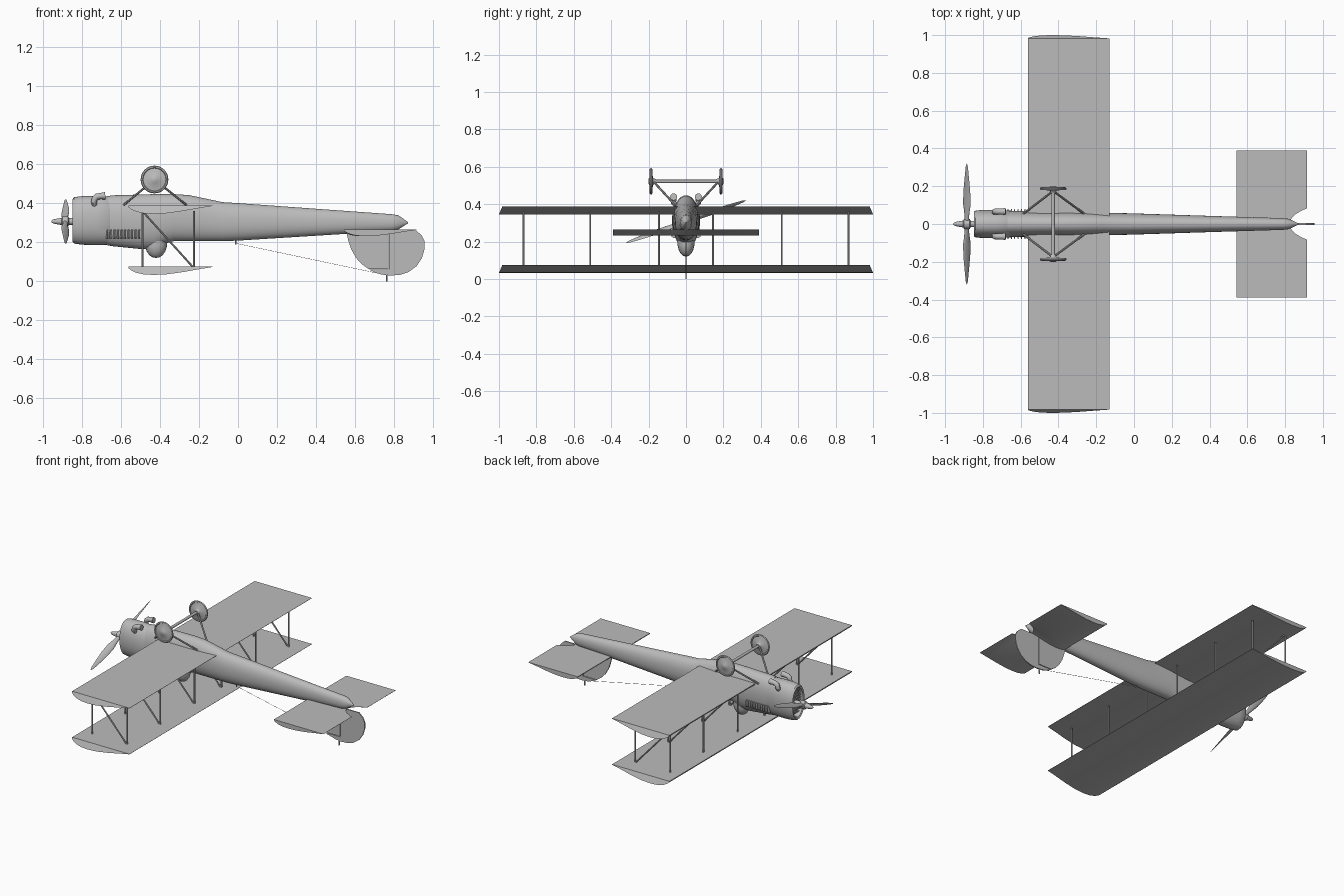
import bpy, bmesh, math
from mathutils import Vector

if "Cube" in bpy.data.objects:
    bpy.data.objects.remove(bpy.data.objects["Cube"])

grey = bpy.data.materials.new("plain grey")
grey.use_nodes = True
GREY = (0.5, 0.5, 0.5, 1)
grey.diffuse_color = GREY
grey.node_tree.nodes["Principled BSDF"].inputs["Base Color"].default_value = GREY
parts = []


def loft(name, rings):
    """Skin a row of equal-sized rings and close both ends."""
    bm = bmesh.new()
    rows = [[bm.verts.new(p) for p in ring] for ring in rings]
    n = len(rows[0])
    for a, b in zip(rows, rows[1:]):
        for i in range(n):
            j = (i + 1) % n
            bm.faces.new((a[i], a[j], b[j], b[i]))
    bm.faces.new(rows[0])
    bm.faces.new(rows[-1])
    bmesh.ops.recalc_face_normals(bm, faces=bm.faces)
    me = bpy.data.meshes.new(name)
    bm.to_mesh(me)
    bm.free()
    me.materials.append(grey)
    ob = bpy.data.objects.new(name, me)
    bpy.context.collection.objects.link(ob)
    parts.append(ob)
    return ob


def circle(n=16):
    return [(math.cos(2 * math.pi * i / n), math.sin(2 * math.pi * i / n)) for i in range(n)]


def tube(name, pts, radii, n=10):
    """Round tube along a path, with one radius or one per point."""
    pts = [Vector(p) for p in pts]
    if not isinstance(radii, (list, tuple)):
        radii = [radii] * len(pts)
    rings, prev, q = [], None, None
    for i, p in enumerate(pts):
        t = (pts[min(i + 1, len(pts) - 1)] - pts[max(i - 1, 0)]).normalized()
        q = t.to_track_quat('Z', 'Y') if q is None else prev.rotation_difference(t) @ q
        prev = t
        rings.append([p + q @ Vector((c * radii[i], s * radii[i], 0)) for c, s in circle(n)])
    return loft(name, rings)


def oval(x, low, high, hw, n=40):
    """Slightly squared oval section of the body."""
    zc, hh, e = (low + high) / 2, (high - low) / 2, 0.92
    return [(x, math.copysign(abs(c) ** e, c) * hw, zc + math.copysign(abs(s) ** e, s) * hh)
            for c, s in circle(n)]


# Body: x, lower z, upper z, half width
loft("fuselage", [oval(*s) for s in (
    (-0.67, 0.185, 0.437, 0.069), (-0.64, 0.180, 0.441, 0.069), (-0.50, 0.166, 0.445, 0.068),
    (-0.43, 0.168, 0.447, 0.067), (-0.38, 0.192, 0.447, 0.066), (-0.33, 0.206, 0.447, 0.065),
    (-0.25, 0.206, 0.442, 0.063), (-0.17, 0.206, 0.425, 0.060), (-0.08, 0.206, 0.406, 0.058),
    (0.0, 0.209, 0.401, 0.056), (0.4, 0.234, 0.372, 0.043), (0.79, 0.258, 0.344, 0.031),
    (0.82, 0.265, 0.339, 0.027), (0.872, 0.298, 0.304, 0.003))])

# Engine cowling with a recessed front opening
loft("cowling", [oval(*s) for s in (
    (-0.815, 0.225, 0.400, 0.050), (-0.843, 0.215, 0.410, 0.056), (-0.848, 0.203, 0.422, 0.064),
    (-0.840, 0.194, 0.431, 0.070), (-0.80, 0.188, 0.437, 0.075), (-0.73, 0.186, 0.437, 0.075),
    (-0.66, 0.188, 0.434, 0.072), (-0.652, 0.195, 0.428, 0.066))])
for i in range(9):
    z = 0.24 + i * 0.018
    half = 0.052 * math.sqrt(max(0.1, 1 - ((z - 0.312) / 0.09) ** 2))
    tube(f"radiator_slat_{i + 1}", [(-0.828, -half, z), (-0.828, half, z)], 0.004, 6)

# Fairing in front of the cockpit
loft("windscreen_fairing", [
    [(-0.42 + 0.056 * c * w, 0.045 * s * w, z) for c, s in circle(20)]
    for z, w in ((0.22, 1.0), (0.18, 1.0), (0.155, 0.86), (0.135, 0.62), (0.124, 0.36), (0.121, 0.1))])

# Propeller and hub
ZP = 0.307
tube("propeller_hub", [(x, 0, ZP) for x in (-0.957, -0.948, -0.925, -0.905, -0.90, -0.87, -0.865, -0.81)],
     [0.003, 0.010, 0.015, 0.018, 0.026, 0.026, 0.017, 0.017], 20)
ang = math.radians(19.5)
for side, label in ((1, "left"), (-1, "right")):
    d = Vector((0, math.cos(ang), math.sin(ang))) * side
    tangent = Vector((0, -math.sin(ang), math.cos(ang))) * side
    rings = []
    for r, chord, thick, pitch in ((0.01, 0.012, 0.011, 55), (0.05, 0.014, 0.009, 58), (0.11, 0.023, 0.006, 60),
                                   (0.18, 0.022, 0.004, 55), (0.26, 0.015, 0.003, 50),
                                   (0.32, 0.008, 0.002, 46), (0.338, 0.002, 0.001, 45)):
        a = math.radians(pitch)
        u = Vector((1, 0, 0)) * math.sin(a) + tangent * math.cos(a)
        v = Vector((1, 0, 0)) * math.cos(a) - tangent * math.sin(a)
        rings.append([Vector((-0.885, 0, ZP)) + d * r + u * c * chord + v * s * thick for c, s in circle(12)])
    loft(f"propeller_blade_{label}", rings)

# Wings: flat on top and curved below; fractions of chord and thickness
AIRFOIL = ((0, 0), (0, 0.15), (0.03, 0.42), (0.09, 0.72), (0.18, 0.93), (0.30, 1.0), (0.45, 0.93),
           (0.65, 0.65), (0.85, 0.28), (1, 0.03), (1, 0), (0.8, 0.0), (0.5, 0.0), (0.2, 0.0))


def section(x0, x1, top, depth, y, flare=0.0):
    return [(x0 + (x1 - x0) * f, y + math.copysign(flare * g, y), top - depth * g) for f, g in AIRFOIL]


for name, top in (("upper_wing", 0.388), ("lower_wing", 0.075)):
    loft(name, [section(-0.562, -0.13, top, 0.042, y, 0.018) for y in (-0.982, 0.982)])

# Tailplane with a cut-out for the rudder
tail = [(0.39, 0.915), (0.082, 0.915), (0.072, 0.89), (0.055, 0.86), (0.035, 0.838), (0.015, 0.825)]
stations = [(-y, x) for y, x in tail] + [(y, x) for y, x in reversed(tail)]
loft("tailplane", [section(0.543, x1, 0.265, 0.033, y) for y, x1 in stations])


# Fin and rudder, thin plates with a narrow gap between them
def plate(name, outline, half=0.004):
    loft(name, [[(x, y, z) for x, z in outline] for y in (-half, half)])


plate("fin", [(0.555, 0.255), (0.565, 0.21), (0.58, 0.165), (0.605, 0.12), (0.635, 0.088),
              (0.668, 0.064), (0.770, 0.064), (0.770, 0.262)])
plate("rudder", [(0.672, 0.060), (0.70, 0.046), (0.735, 0.035), (0.78, 0.030), (0.83, 0.033),
                 (0.875, 0.048), (0.915, 0.078), (0.942, 0.118), (0.956, 0.165), (0.956, 0.205),
                 (0.942, 0.235), (0.912, 0.262), (0.774, 0.262), (0.774, 0.060)])
tube("tail_skid", [(0.762, 0, 0.04), (0.762, 0, 0.0)], 0.004, 8)
tube("aerial_wire", [(-0.012, 0, 0.195), (0.762, 0, 0.032)], 0.001, 6)
tube("aerial_peg", [(-0.012, 0, 0.22), (-0.012, 0, 0.19)], 0.004, 8)

for side, label in ((1, "left"), (-1, "right")):
    # Wing struts: two uprights and a diagonal at each station
    for k, y in enumerate((0.145, 0.512, 0.868)):
        y *= side
        for part, xa, xb in (("front_strut", -0.49, -0.49), ("rear_strut", -0.226, -0.226),
                             ("diagonal_strut", -0.49, -0.226)):
            tube(f"{part}_{label}_{k + 1}", [(xa, y, 0.36), (xb, y, 0.068)], 0.005, 8)

    # Landing gear legs
    for part, x, y in (("front_leg", -0.585, 0.055), ("rear_leg", -0.265, 0.055)):
        tube(f"{part}_{label}", [(x, y * side, 0.392), (-0.428, 0.175 * side, 0.522)], 0.006, 8)

    # Wheel with dished sides, rim and hub
    yc = 0.187
    profile = ((-0.026, 0.012), (-0.014, 0.016), (-0.011, 0.020), (-0.004, 0.058), (-0.008, 0.061),
               (-0.006, 0.068), (0.0, 0.071), (0.006, 0.068), (0.008, 0.061), (0.004, 0.058),
               (0.009, 0.020), (0.014, 0.012))
    loft(f"wheel_{label}", [[(-0.428 + r * c, (yc + dy) * side, 0.522 + r * s) for c, s in circle(32)]
                            for dy, r in profile])

    # Exhaust elbow
    y = 0.066 * side
    tube(f"exhaust_pipe_{label}", [(-0.735, 0.045 * side, 0.385), (-0.738, y, 0.408), (-0.734, y, 0.425),
                                   (-0.722, y, 0.435), (-0.705, y, 0.437), (-0.68, y, 0.439)],
         [0.014, 0.015, 0.016, 0.016, 0.016, 0.019], 14)

    # Row of cooling louvres
    for i in range(10):
        x = -0.678 + i * 0.018
        loft(f"louvre_{label}_{i + 1}", [
            [(x, 0.05 * side, z), (x + 0.013, 0.05 * side, z),
             (x + 0.013, out * side, z), (x + 0.009, out * side, z)]
            for z, out in ((0.219, 0.066), (0.226, 0.077), (0.258, 0.079), (0.266, 0.070))])

# Wheel axle
tube("axle", [(-0.428, y, 0.522) for y in (-0.187, 0.187)], 0.009, 12)

# Smooth the rounded surfaces and keep hard edges
bpy.ops.object.select_all(action='DESELECT')
for ob in parts:
    ob.select_set(True)
bpy.context.view_layer.objects.active = parts[0]
bpy.ops.object.shade_smooth_by_angle(angle=math.radians(35))
